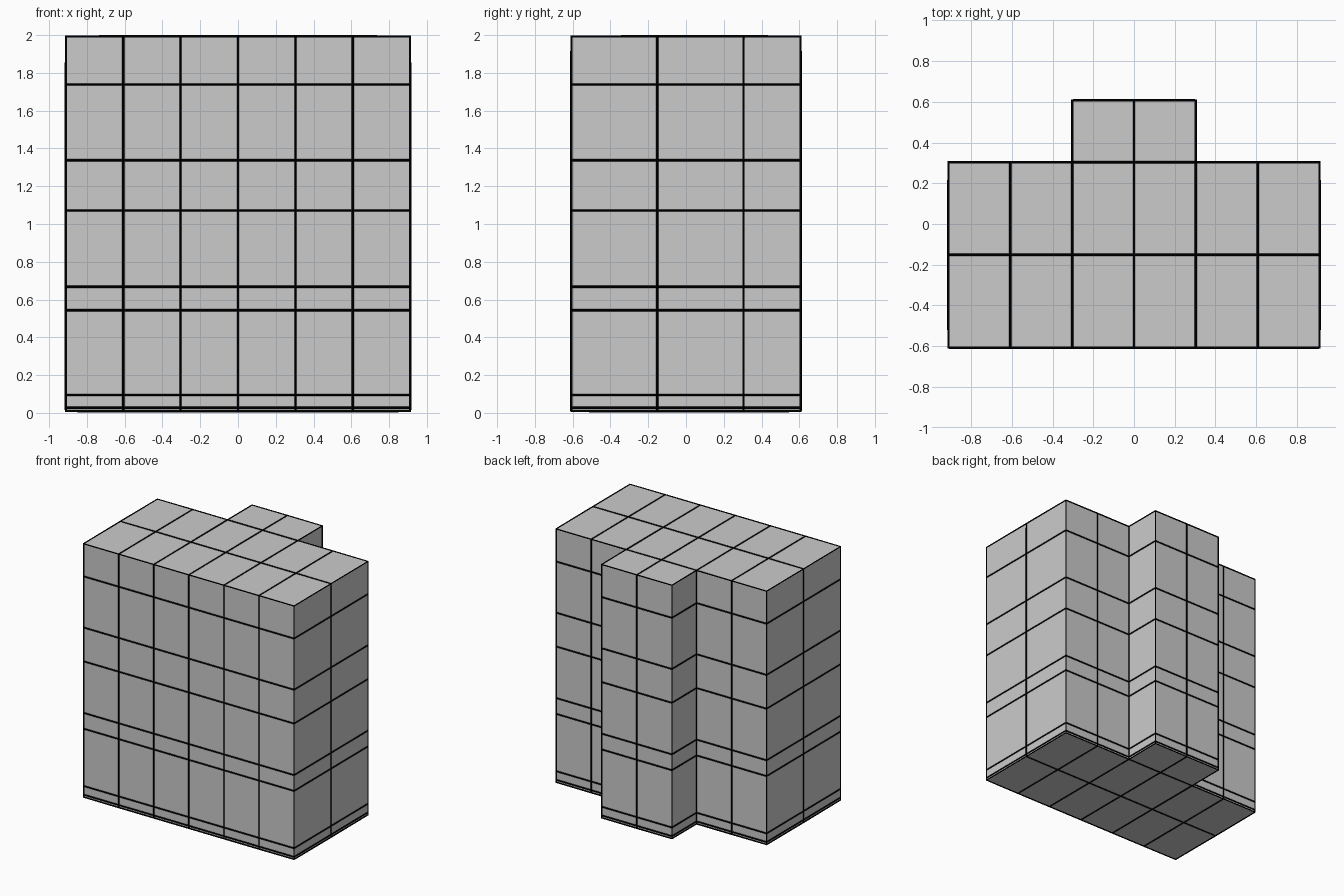
import bpy, bmesh

if "Cube" in bpy.data.objects:
    bpy.data.objects.remove(bpy.data.objects["Cube"])

# Grid levels of the stepped block
XS = [-0.912, -0.608, -0.304, 0.0, 0.304, 0.608, 0.912]
YS = [-0.608, -0.152, 0.304, 0.608]
ZS = [0.008, 0.027, 0.095, 0.544, 0.668, 1.072, 1.337, 1.738, 1.994]


def material(name, rgb):
    m = bpy.data.materials.new(name)
    m.diffuse_color = (*rgb, 1)
    m.use_nodes = True
    m.node_tree.nodes["Principled BSDF"].inputs["Base Color"].default_value = m.diffuse_color
    return m


def filled(i, j, k):
    """Wide front block two cells deep, narrow block on the back."""
    inside = 0 <= i < len(XS) - 1 and 0 <= j < len(YS) - 1 and 0 <= k < len(ZS) - 1
    return inside and (j < 2 or i in (2, 3))


def panel_surface(name, mat):
    """Outer skin of all filled cells, one quad per panel."""
    bm = bmesh.new()
    for i in range(len(XS) - 1):
        for j in range(len(YS) - 1):
            for k in range(len(ZS) - 1):
                if not filled(i, j, k):
                    continue
                for axis in range(3):
                    for side in (0, 1):
                        step = [0, 0, 0]
                        step[axis] = 2 * side - 1
                        if filled(i + step[0], j + step[1], k + step[2]):
                            continue
                        quad = []
                        for a, b in ((0, 0), (1, 0), (1, 1), (0, 1)):
                            c = [i, j, k]
                            c[axis] += side
                            c[(axis + 1) % 3] += a
                            c[(axis + 2) % 3] += b
                            quad.append(bm.verts.new((XS[c[0]], YS[c[1]], ZS[c[2]])))
                        bm.faces.new(quad if side else quad[::-1])
    bmesh.ops.remove_doubles(bm, verts=bm.verts[:], dist=0.0001)
    mesh = bpy.data.meshes.new(name)
    bm.to_mesh(mesh)
    bm.free()
    mesh.materials.append(mat)
    ob = bpy.data.objects.new(name, mesh)
    bpy.context.collection.objects.link(ob)
    return ob


# Grey panels
panel_surface("block_panels", material("grey", (0.6, 0.6, 0.6)))

# Thin black joints along every panel edge
joints = panel_surface("panel_joints", material("black", (0.0, 0.0, 0.0)))
wire = joints.modifiers.new("joint_strips", 'WIREFRAME')
wire.thickness = 0.012
wire.offset = 0
wire.use_even_offset = True
wire.use_replace = True
